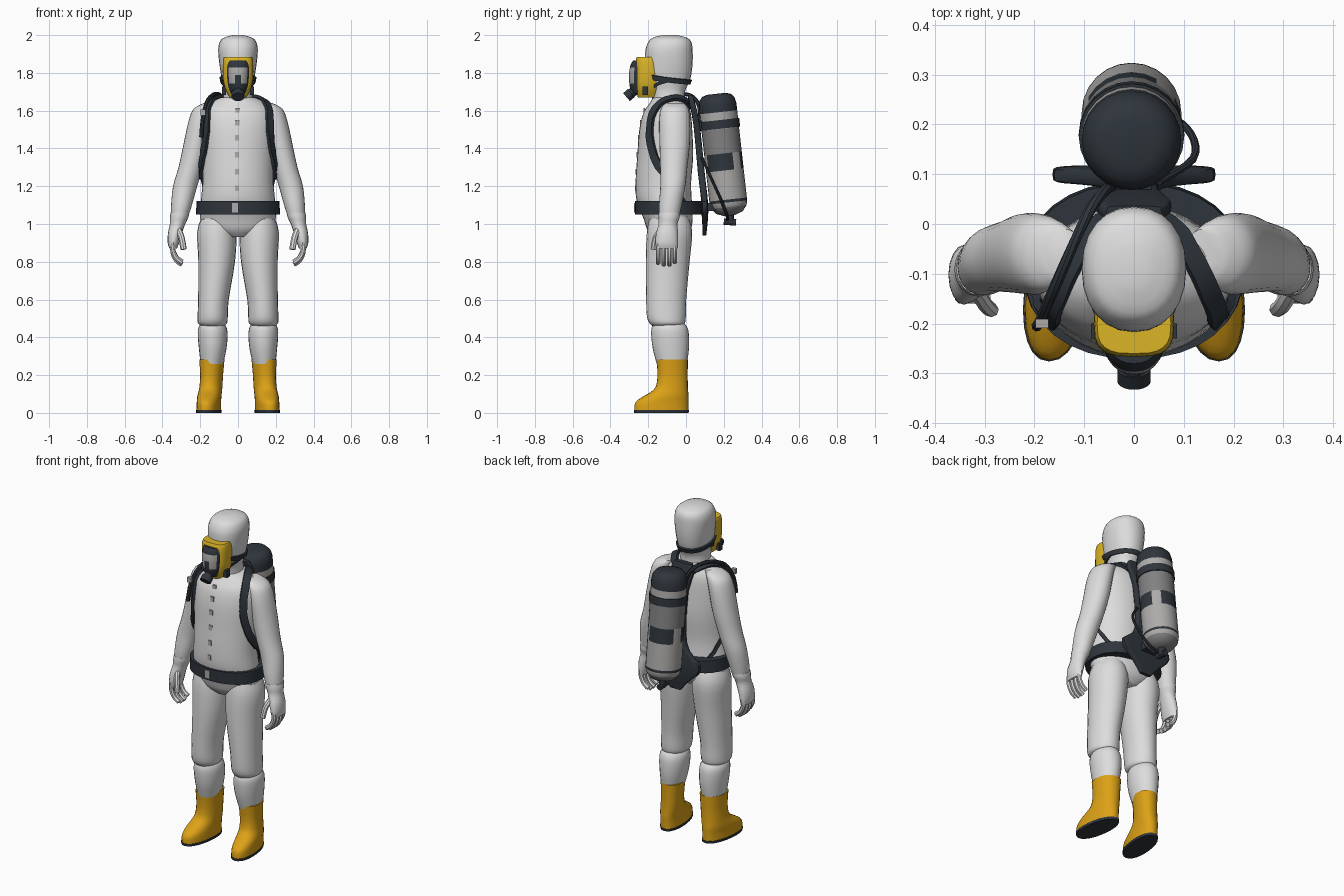
import bpy, bmesh, math
from mathutils import Vector, Matrix

cube = bpy.data.objects.get("Cube")
if cube:
    bpy.data.objects.remove(cube, do_unlink=True)


def material(name, *rgb):
    m = bpy.data.materials.new(name)
    m.use_nodes = True
    m.diffuse_color = (*rgb, 1)
    m.node_tree.nodes["Principled BSDF"].inputs["Base Color"].default_value = (*rgb, 1)
    return m


SUIT = material("suit white", .72, .72, .72)
DARK = material("dark rubber", .028, .036, .045)
BOOT = material("boot yellow", .72, .36, .008)
FRAME = material("mask yellow", .72, .46, .02)
GREY = material("light grey", .42, .41, .4)
MID = material("mid grey", .22, .22, .22)
parts = []


def finish(name, bm, mats):
    bmesh.ops.recalc_face_normals(bm, faces=bm.faces)
    me = bpy.data.meshes.new(name)
    bm.to_mesh(me)
    bm.free()
    for m in mats:
        me.materials.append(m)
    ob = bpy.data.objects.new(name, me)
    bpy.context.collection.objects.link(ob)
    parts.append(ob)
    return ob


def spline(pts, k):
    """Smooth curve through points of any dimension."""
    p = [Vector(q) for q in pts]
    out = []
    for i in range(len(p) - 1):
        a, b, c, d = p[max(i - 1, 0)], p[i], p[i + 1], p[min(i + 2, len(p) - 1)]
        for j in range(k):
            t = j / k
            out.append(b + (c - a) * (t / 2) + (a * 2 - b * 5 + c * 4 - d) * (t * t / 2)
                       + (b * 3 - a - c * 3 + d) * (t ** 3 / 2))
    return out + [p[-1]]


def skin(name, rings, mats):
    """Joins rings of points into a closed tube."""
    bm = bmesh.new()
    vs = [[bm.verts.new(q) for q in r] for r in rings]
    n = len(vs[0])
    for a, b in zip(vs, vs[1:]):
        for i in range(n):
            bm.faces.new((a[i], a[(i + 1) % n], b[(i + 1) % n], b[i]))
    bm.faces.new(vs[0])
    bm.faces.new(vs[-1])
    return finish(name, bm, mats)


def loft(name, rows, *mats, side=1, n=24, k=3, p=2, move=None):
    """Stacked ovals; each row is z, centre x, centre y, radius x, radius y."""
    def power(v):
        return math.copysign(abs(v) ** (2 / p), v)
    rings = []
    for z, cx, cy, rx, ry in spline(rows, k):
        ring = []
        for i in range(n):
            a = math.tau * i / n
            q = Vector((side * cx + rx * power(math.cos(a)), cy + ry * power(math.sin(a)), z))
            ring.append(move @ q if move else q)
        rings.append(ring)
    return skin(name, rings, mats)


def sweep(name, pts, width, thick, mat, hug=None, n=4, k=4, lift=.006, out=(.3, 1, .2)):
    """Strap (n=4) or tube along a path, optionally hugging a surface."""
    path = [Vector(q) for q in spline(pts, k)]
    normals = [Vector(out)] * len(path)
    if hug:
        hits = [hug.closest_point_on_mesh(q) for q in path]
        path = [h[1] + h[2] * lift for h in hits]
        normals = [h[2] for h in hits]
    rings = []
    f = (2 ** .5 if n == 4 else 1) / 2
    for i, q in enumerate(path):
        t = (path[min(i + 1, len(path) - 1)] - path[max(i - 1, 0)]).normalized()
        u = t.cross(normals[i]).normalized()
        v = u.cross(t)
        angles = [math.tau * (j + .5) / n for j in range(n)]
        rings.append([q + u * math.cos(a) * width * f + v * math.sin(a) * thick * f for a in angles])
    return skin(name, rings, [mat])


def box(name, centre, size, mat):
    bm = bmesh.new()
    bmesh.ops.create_cube(bm, size=1, matrix=Matrix.Translation(centre) @ Matrix.Diagonal((*size, 1)))
    return finish(name, bm, [mat])


def paint(ob, index, test):
    for f in ob.data.polygons:
        if test(f.center):
            f.material_index = index


# Body and hood
torso = loft("torso", [(.93, 0, -.09, .07, .08), (.97, 0, -.09, .17, .115), (1.03, 0, -.095, .2, .13),
                       (1.12, 0, -.115, .197, .146), (1.22, 0, -.12, .188, .147), (1.36, 0, -.11, .192, .148),
                       (1.5, 0, -.107, .197, .14), (1.59, 0, -.1, .19, .125), (1.64, 0, -.092, .15, .1),
                       (1.67, 0, -.09, .09, .085)], SUIT, n=32)
head = loft("hood", [(1.64, 0, -.09, .085, .085), (1.7, 0, -.095, .076, .09), (1.74, 0, -.095, .08, .106),
                     (1.78, 0, -.094, .088, .12), (1.85, 0, -.091, .099, .126), (1.92, 0, -.09, .105, .125),
                     (1.96, 0, -.086, .098, .115), (1.985, 0, -.085, .078, .093), (2, 0, -.085, .03, .04)],
            SUIT, p=2.2)

# Limbs, gloves and boots, mirrored
for s, label in ((1, "left_"), (-1, "right_")):
    loft(label + "arm", [(1.64, .14, -.06, .04, .05), (1.61, .175, -.06, .06, .073), (1.54, .198, -.06, .065, .082),
                         (1.42, .222, -.06, .067, .08), (1.3, .25, -.065, .065, .072), (1.2, .28, -.07, .064, .066),
                         (1.1, .299, -.083, .055, .06), (1.03, .31, -.09, .044, .052)], SUIT, side=s)
    loft(label + "glove", [(1.06, .307, -.088, .05, .056), (1.035, .312, -.09, .049, .056), (1, .32, -.095, .041, .05),
                           (.95, .334, -.1, .037, .058), (.9, .342, -.102, .03, .06), (.87, .343, -.1, .02, .056)],
         SUIT, side=s, n=16)
    for i, (y, drop) in enumerate([(-.148, .01), (-.118, 0), (-.088, 0), (-.06, .015)]):
        sweep(f"{label}finger_{i + 1}", [(s * .343, y, .9), (s * .345, y, .85 + drop), (s * .326, y, .808 + drop),
                                         (s * .295, y, .785 + drop)], .028, .026, SUIT, n=8, out=(0, 1, 0))
    sweep(label + "thumb", [(s * .32, -.125, .98), (s * .3, -.16, .93), (s * .288, -.172, .865)],
          .034, .03, SUIT, n=8)
    loft(label + "leg", [(1.04, .11, -.09, .08, .1), (.96, .112, -.087, .104, .12), (.8, .113, -.097, .097, .116),
                         (.6, .13, -.105, .081, .106), (.51, .134, -.104, .08, .103), (.475, .135, -.1, .077, .094),
                         (.46, .135, -.097, .06, .08)], SUIT, side=s)
    loft(label + "calf", [(.475, .135, -.09, .06, .08), (.45, .135, -.087, .075, .095), (.41, .134, -.084, .079, .1),
                          (.34, .134, -.08, .073, .096), (.26, .138, -.075, .06, .08)], SUIT, side=s)
    # Toes turn slightly outwards
    splay = Matrix.Identity(4)
    splay[0][1] = -.11 * s
    splay[0][3] = -.008 * s
    loft(label + "boot", [(.283, .138, -.073, .066, .083), (.2, .14, -.071, .06, .08), (.14, .143, -.075, .06, .085),
                          (.11, .146, -.088, .061, .1), (.085, .148, -.108, .062, .122), (.055, .148, -.127, .062, .141),
                          (.014, .148, -.13, .063, .144)], BOOT, side=s, move=splay, p=2.2)
    loft(label + "sole", [(.015, .148, -.13, .066, .146), (0, .148, -.13, .064, .144)], DARK,
         side=s, k=1, move=splay, p=2.2)

# Harness
loft("belt", [(1.05, 0, -.092, .222, .178), (1.122, 0, -.095, .22, .176)], DARK, n=32, k=1, p=2.2)
box("belt_buckle", (-.015, -.27, 1.086), (.032, .012, .05), GREY)
loft("back_plate", [(1.68, 0, .022, .055, .014), (1.63, 0, .035, .075, .016), (1.52, 0, .057, .05, .017),
                    (1.28, 0, .08, .05, .018), (1.18, 0, .092, .085, .018), (1.12, 0, .098, .16, .018),
                    (1.06, 0, .1, .15, .018), (1, 0, .1, .085, .014), (.94, 0, .097, .035, .01)],
     DARK, p=6, k=2)
bpy.context.view_layer.update()
for s, label in ((1, "left_"), (-1, "right_")):
    sweep(label + "shoulder_strap", [(s * .04, .03, 1.63), (s * .09, .0, 1.67), (s * .12, -.06, 1.68),
                                     (s * .15, -.14, 1.63), (s * .178, -.2, 1.54), (s * .192, -.2, 1.43),
                                     (s * .2, -.16, 1.33), (s * .2, -.1, 1.25)],
          .042, .016, DARK, hug=torso, lift=.01)
    sweep(label + "lower_strap", [(s * .2, -.11, 1.27), (s * .2, -.05, 1.2), (s * .17, .02, 1.12)],
          .02, .01, DARK, hug=torso)
for i in range(6):
    hit = torso.closest_point_on_mesh((-.008, -.3, 1.19 + .09 * i))
    box(f"front_snap_{i + 1}", hit[1], (.022, .008, .03), GREY)

# Breathing mask
loft("mask_frame", [(1.67, 0, -.2, .045, .055), (1.72, 0, -.2, .07, .066), (1.78, 0, -.2, .08, .068),
                    (1.86, 0, -.2, .08, .067), (1.885, 0, -.2, .074, .06)], FRAME, p=3)
visor = loft("visor", [(1.69, 0, -.2, .045, .085), (1.73, 0, -.2, .06, .098), (1.79, 0, -.2, .067, .102),
                       (1.84, 0, -.2, .067, .094), (1.865, 0, -.2, .06, .08)], DARK, GREY, n=32, k=4, p=2.3)
paint(visor, 1, lambda c: c.y < -.25 and abs(c.x) < .05 and
      (1.795 < c.z < 1.832 or (1.745 < c.z < 1.796 and abs(c.x) > .02)))
sweep("regulator", [(0, -.25, 1.72), (0, -.295, 1.69)], .05, .05, DARK, n=16, k=1, out=(1, 0, 0))
sweep("regulator_cap", [(0, -.29, 1.693), (0, -.315, 1.672)], .068, .056, DARK, n=16, k=1, out=(0, 0, 1))
for s, label in ((1, "left_"), (-1, "right_")):
    box(label + "mask_buckle", (s * .075, -.215, 1.705), (.022, .03, .045), DARK)
    sweep(label + "mask_strap", [(s * .07, -.22, 1.7), (s * .088, -.15, 1.74), (s * .09, -.09, 1.76)],
          .016, .01, DARK, hug=head)
sweep("head_strap", [(.085, -.2, 1.775), (.1, -.09, 1.76), (.07, .0, 1.75), (0, .04, 1.745),
                     (-.07, .0, 1.75), (-.1, -.09, 1.76), (-.085, -.2, 1.775)], .026, .01, DARK, hug=head)

# Air cylinder, leaning outwards at the foot
lean = Matrix.Translation((-.005, .232, 1.045)) @ Matrix.Rotation(math.radians(6.3), 4, "X")
profile = [(0, .03), (.015, .07), (.045, .094), (.07, .1), (.085, .1), (.16, .1), (.24, .1), (.33, .1),
           (.46, .1), (.51, .1), (.55, .1), (.59, .1), (.62, .093), (.64, .076), (.648, .05)]
tank = loft("air_cylinder", [(t, 0, 0, r, r) for t, r in profile], GREY, DARK, MID, k=1)
paint(tank, 1, lambda c: c.z > .55 or .07 < c.z < .085)
paint(tank, 1, lambda c: .24 < c.z < .33 and math.cos(3 * math.atan2(c.y, c.x) + .6) > -.55)
paint(tank, 2, lambda c: c.z < .05 or .34 < c.z < .4)
tank.data.transform(lean)
loft("cylinder_band", [(.462, 0, 0, .106, .106), (.508, 0, 0, .106, .106)], DARK, k=1, move=lean)
loft("valve_neck", [(.01, 0, 0, .022, .022), (-.045, 0, 0, .018, .018)], DARK, n=12, k=1, move=lean)
sweep("valve_handle", [(-.005, .2, 1.013), (-.005, .265, 1.008)], .036, .036, DARK, n=10, k=1, out=(1, 0, 0))
box("band_bracket", (0, .08, 1.52), (.07, .05, .05), DARK)
box("foot_bracket", (0, .13, 1.09), (.09, .09, .04), DARK)

# Hoses
sweep("supply_hose", [(0, .22, 1.02), (.07, .215, 1.05), (.115, .18, 1.14), (.118, .13, 1.25), (.05, .085, 1.35)],
      .016, .016, DARK, n=8)
sweep("shoulder_hose", [(-.04, .075, 1.5), (-.055, .07, 1.62), (-.09, .025, 1.68), (-.13, -.06, 1.685),
                        (-.165, -.14, 1.645), (-.186, -.19, 1.56), (-.195, -.205, 1.46)],
      .022, .022, DARK, n=8, out=(1, .2, 0))
box("hose_clip", (-.185, -.2, 1.59), (.026, .018, .03), GREY)

# Smooth shading with sharp edges kept
bpy.ops.object.select_all(action="DESELECT")
for ob in parts:
    ob.select_set(True)
bpy.context.view_layer.objects.active = torso
bpy.ops.object.shade_smooth_by_angle(angle=math.radians(40))
